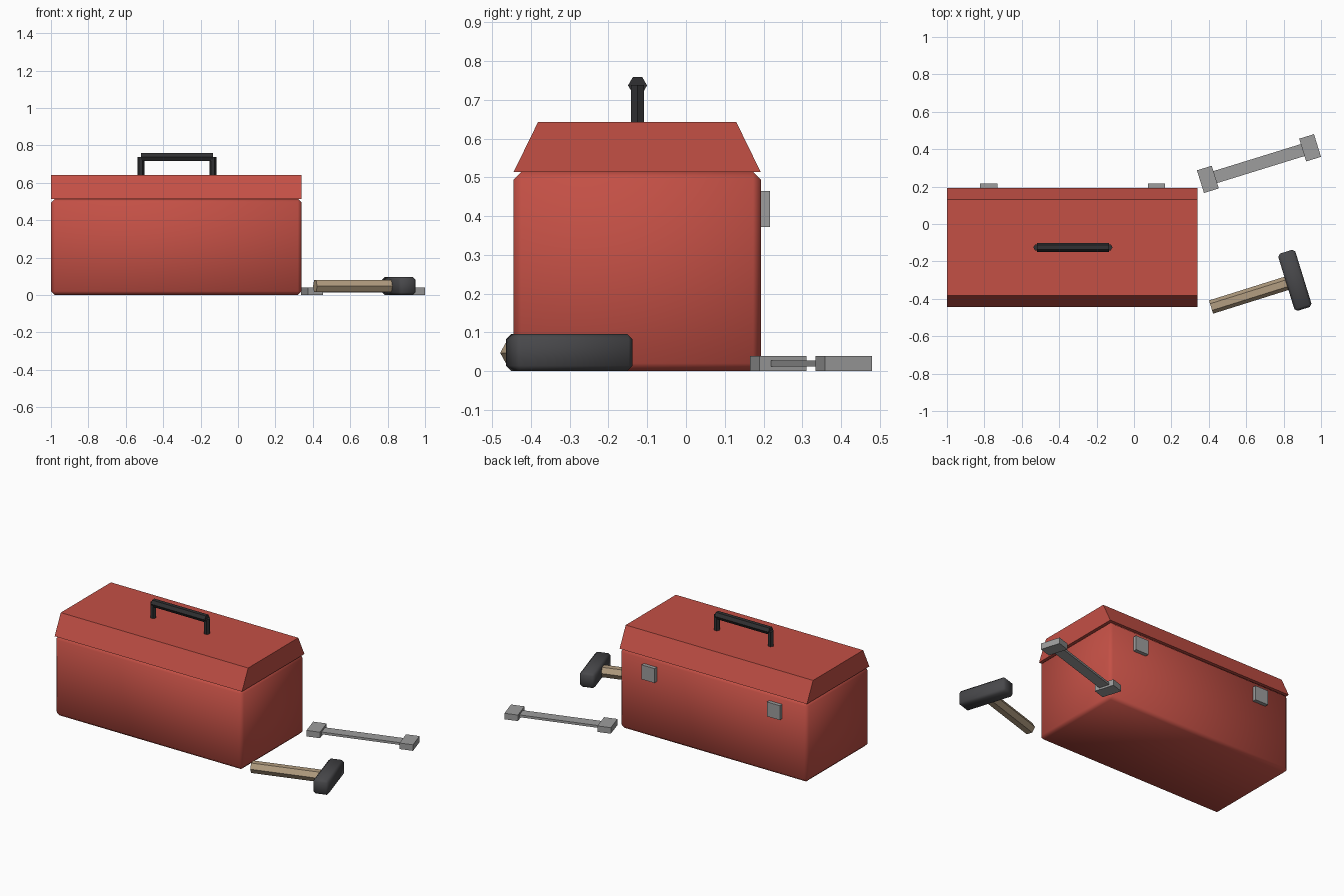
import bpy
import bmesh
from math import cos, sin, pi
from mathutils import Matrix, Vector

if "Cube" in bpy.data.objects:
    bpy.data.objects.remove(bpy.data.objects["Cube"])

TILT = 0.3  # both loose tools lie turned by this angle


def material(name, color):
    m = bpy.data.materials.new(name)
    m.diffuse_color = (*color, 1)
    m.use_nodes = True
    m.node_tree.nodes["Principled BSDF"].inputs["Base Color"].default_value = m.diffuse_color
    return m


RED = material("red_paint", (0.55, 0.08, 0.06))
BLACK = material("black_grip", (0.03, 0.03, 0.032))
IRON = material("dark_iron", (0.065, 0.065, 0.07))
STEEL = material("steel", (0.34, 0.34, 0.34))
WOOD = material("wood", (0.45, 0.34, 0.22))


def finish(name, bm, mat, smooth=False):
    bmesh.ops.recalc_face_normals(bm, faces=bm.faces)
    me = bpy.data.meshes.new(name)
    bm.to_mesh(me)
    bm.free()
    me.materials.append(mat)
    for p in me.polygons:
        p.use_smooth = smooth
    ob = bpy.data.objects.new(name, me)
    bpy.context.collection.objects.link(ob)
    return ob


def box(name, center, size, mat, bevel=0, turn=0):
    bm = bmesh.new()
    bmesh.ops.create_cube(bm, size=1, matrix=Matrix.Diagonal((*size, 1)))
    if bevel:
        bmesh.ops.bevel(bm, geom=bm.edges[:], offset=bevel, segments=1,
                        affect='EDGES', profile=0.5)
    bm.transform(Matrix.Translation(center) @ Matrix.Rotation(turn, 4, 'Z'))
    return finish(name, bm, mat, smooth=bool(bevel))


def prism(name, section, start, end, side, mat):
    """Extrude a 2D section from start to end; side is the section's u axis."""
    start, end = Vector(start), Vector(end)
    u = Vector(side).normalized()
    v = (end - start).normalized().cross(u)
    bm = bmesh.new()
    rings = [[bm.verts.new(p + u * a + v * b) for a, b in section] for p in (start, end)]
    n = len(section)
    for ring in rings:
        bm.faces.new(ring)
    for i in range(n):
        j = (i + 1) % n
        bm.faces.new((rings[0][i], rings[0][j], rings[1][j], rings[1][i]))
    return finish(name, bm, mat)


def hexagon(r):
    return [(r * cos(i * pi / 3), r * sin(i * pi / 3)) for i in range(6)]


# Box body and sloped lid
box("box_body", (-0.33, -0.126, 0.257), (1.34, 0.638, 0.514), RED, bevel=0.02)
lid = [(-0.445, 0.513), (0.193, 0.513), (0.13, 0.642), (-0.382, 0.642)]
prism("box_lid", lid, (-1, 0, 0), (0.34, 0, 0), (0, 1, 0), RED)

# Carrying handle
hx = (-0.519, -0.134)
for i, x in enumerate(hx):
    prism(f"handle_post_{i + 1}", hexagon(0.019), (x, -0.125, 0.635),
          (x, -0.125, 0.738), (1, 0, 0), BLACK)
prism("handle_grip", hexagon(0.0245), (hx[0], -0.125, 0.737),
      (hx[1], -0.125, 0.737), (0, 1, 0), BLACK)

# Latches on the back
for i, x in enumerate((-0.777, 0.12)):
    box(f"latch_{i + 1}", (x, 0.202, 0.418), (0.092, 0.03, 0.093), STEEL)

# Hammer
across = (-sin(TILT), cos(TILT), 0)
prism("hammer_handle", hexagon(0.037), (0.412, -0.444, 0.047),
      (0.861, -0.303, 0.047), across, WOOD)
box("hammer_head", (0.86, -0.301, 0.048), (0.096, 0.32, 0.096), IRON,
    bevel=0.014, turn=TILT)

# Wrench
ends = [(0.395, 0.2385, 0.0195), (0.9415, 0.4075, 0.0195)]
for i, c in enumerate(ends):
    box(f"wrench_jaw_{i + 1}", c, (0.083, 0.127, 0.039), STEEL, turn=TILT)
mid = tuple((a + b) / 2 for a, b in zip(*ends))
box("wrench_bar", mid, (0.572, 0.067, 0.015), STEEL, turn=TILT)
